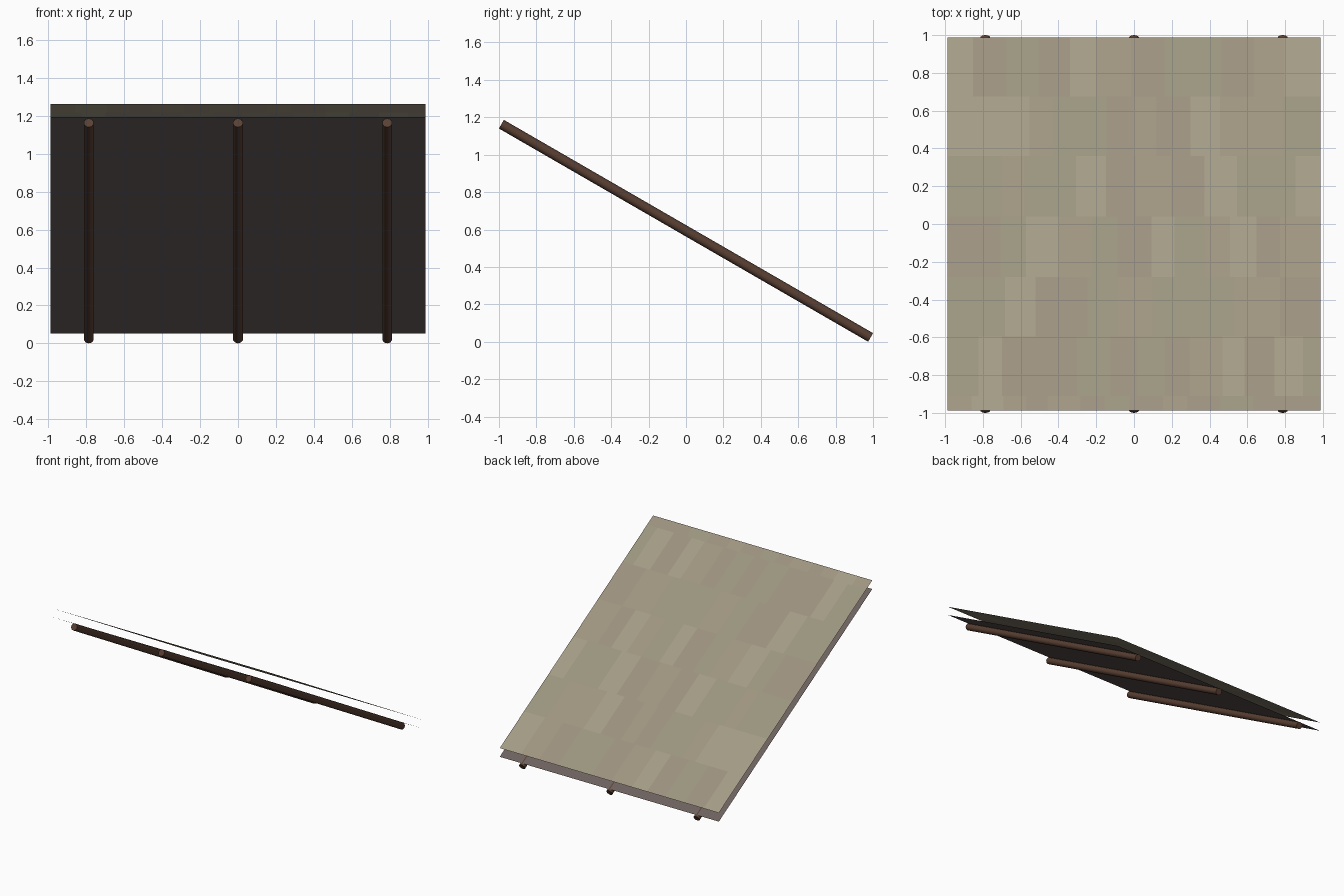
import bpy, bmesh, math, random
from mathutils import Vector

if "Cube" in bpy.data.objects:
    bpy.data.objects.remove(bpy.data.objects["Cube"])

random.seed(4)
HALF = 0.988                      # half width and half depth of the panels
FRONT_Z, BACK_Z = 1.163, 0.023    # log axis heights at y = -/+ 0.987
SLOPE = (FRONT_Z - BACK_Z) / 1.974
MID_Z = (FRONT_Z + BACK_Z) / 2


def material(name, rgb):
    m = bpy.data.materials.new(name)
    m.diffuse_color = (*rgb, 1)
    m.use_nodes = True
    m.node_tree.nodes["Principled BSDF"].inputs["Base Color"].default_value = m.diffuse_color
    return m


def roof_z(y, lift):
    return MID_Z + lift - SLOPE * y


def sloped_panel(name, lift, mats, cells):
    """Thin sloped sheet made of coplanar cells (x0, x1, y0, y1, material)."""
    bm = bmesh.new()
    for x0, x1, y0, y1, mi in cells:
        f = bm.faces.new([bm.verts.new((x, y, roof_z(y, lift)))
                          for x, y in ((x0, y0), (x1, y0), (x1, y1), (x0, y1))])
        f.material_index = mi
    bmesh.ops.remove_doubles(bm, verts=bm.verts, dist=1e-5)
    me = bpy.data.meshes.new(name)
    bm.to_mesh(me)
    bm.free()
    for m in mats:
        me.materials.append(m)
    ob = bpy.data.objects.new(name, me)
    bpy.context.collection.objects.link(ob)


# Lower boarding: one flat sheet
under = material("under_boards", (0.15, 0.12, 0.11))
sloped_panel("lower_roof_sheet", 0.029, [under], [(-HALF, HALF, -HALF, HALF, 0)])

# Upper sheet: staggered rows of tinted shingles
tints = [material("shingle_%d" % i, c) for i, c in enumerate(
    [(0.35, 0.30, 0.215), (0.33, 0.305, 0.21), (0.34, 0.285, 0.215), (0.37, 0.33, 0.235)])]
rows = [-HALF, -0.91, -0.595, -0.28, 0.04, 0.36, 0.675, HALF]
cells = []
for r, (y0, y1) in enumerate(zip(rows, rows[1:])):
    x = -HALF
    while x < HALF - 1e-4:
        w = random.uniform(0.11, 0.19)
        x1 = HALF if x + w > HALF - 0.07 else x + w
        cells.append((x, x1, y0, y1, random.randrange(4)))
        x = x1
sloped_panel("upper_shingle_sheet", 0.100, tints, cells)

# Three log rafters under the sheets
wood = material("log_wood", (0.10, 0.05, 0.032))
a, b = Vector((0, -0.987, FRONT_Z)), Vector((0, 0.987, BACK_Z))
for label, x in (("left", -0.787), ("middle", 0), ("right", 0.787)):
    bpy.ops.mesh.primitive_cylinder_add(
        vertices=10, radius=0.0265, depth=(b - a).length,
        location=(a + b) / 2 + Vector((x, 0, 0)),
        rotation=(b - a).to_track_quat('Z', 'Y').to_euler())
    log = bpy.context.object
    log.name = "log_rafter_" + label
    log.data.materials.append(wood)
    bpy.ops.object.shade_smooth_by_angle(angle=math.radians(45))
